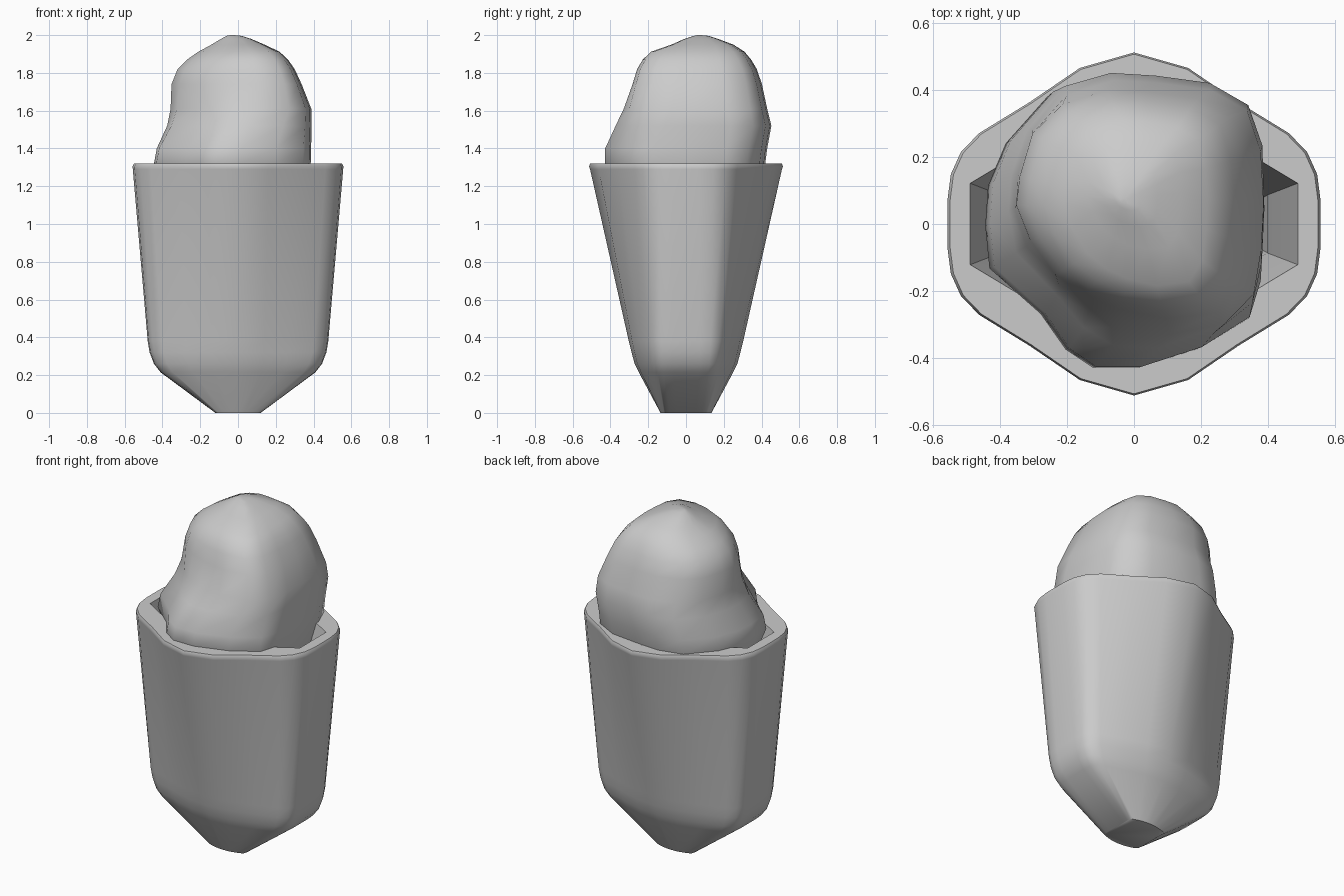
import bpy, math

if "Cube" in bpy.data.objects:
    bpy.data.objects.remove(bpy.data.objects["Cube"])


def loft(name, rings, angle):
    """Skin equal-length rings of 3D points, cap both ends, shade smooth by angle."""
    n = len(rings[0])
    verts = [p for r in rings for p in r]
    faces = [tuple(reversed(range(n)))]
    for k in range(len(rings) - 1):
        a, b = k * n, (k + 1) * n
        faces += [(a + i, a + (i + 1) % n, b + (i + 1) % n, b + i) for i in range(n)]
    faces.append(tuple(range((len(rings) - 1) * n, len(rings) * n)))
    me = bpy.data.meshes.new(name)
    me.from_pydata(verts, [], faces)
    me.validate()
    ob = bpy.data.objects.new(name, me)
    bpy.context.collection.objects.link(ob)
    bpy.ops.object.select_all(action='DESELECT')
    ob.select_set(True)
    bpy.context.view_layer.objects.active = ob
    bpy.ops.object.shade_smooth_by_angle(angle=math.radians(angle))
    return ob


def mirrored(q):
    """Expand a quarter outline (+x axis to +y axis) to a closed loop."""
    half = q + [(-x, y) for x, y in reversed(q[:-1])]
    return half + [(x, -y) for x, y in reversed(half[1:-1])]


def blend(a, b, t):
    """Mix two outlines point by point."""
    return [(p[0] * (1 - t) + q[0] * t, p[1] * (1 - t) + q[1] * t) for p, q in zip(a, b)]


# Cup: hexagonal rim with rounded corners, tapering to a small squarish foot
outer = mirrored([(1, 0), (1, .14), (.982, .29), (.928, .42), (.83, .53),
                  (.56, .71), (.29, .91), (0, 1)])
foot = mirrored([(1, 0), (1, .4), (1, .64), (.97, .78), (.86, .86),
                 (.6, .93), (.3, .99), (0, 1)])
inner = mirrored([(1, 0), (1, .10), (1, .2), (1, .29), (.8, .43),
                  (.56, .60), (.29, .79), (0, 1)])
wall = [(.12, .135, 0, 1), (.41, .25, .215, .5), (.445, .272, .26, .47),
        (.468, .288, .32, .43), (.478, .303, .38, .4), (.557, .508, 1.29, 0),
        (.558, .513, 1.305, 0), (.55, .508, 1.32, 0)]
cavity = [(.49, .42, 1.32), (.40, .30, .8), (.36, .22, .35)]
rings = [[(x * a, y * b, z) for x, y in blend(outer, foot, t)] for a, b, z, t in wall]
rings += [[(x * a, y * b, z) for x, y in inner] for a, b, z in cavity]
loft("cup", rings, 40)

# Scoop: lumpy stack of sections between a lower and an upper outline
lower = [(1, 0), (.99, .5), (.88, .77), (.57, .93), (.15, .98), (-.2, 1), (-.54, .92),
         (-.85, .58), (-.98, .28), (-1, 0), (-.97, -.3), (-.6, -.62), (-.42, -.87),
         (-.22, -1), (.1, -1), (.55, -.86), (.9, -.65), (.98, -.4)]
upper = [(1, .05), (.97, .42), (.86, .76), (.58, .92), (.15, .98), (-.2, 1), (-.6, .87),
         (-.86, .62), (-.97, .25), (-1, 0), (-.88, -.3), (-.66, -.6), (-.4, -.78),
         (-.1, -.9), (.3, -.98), (.74, -.93), (.93, -.68), (.98, -.3)]
# z, xmin, xmax, ymin, ymax, blend towards upper outline
levels = [(.85, -.20, .20, -.18, .18, 0), (1.1, -.36, .32, -.33, .33, 0),
          (1.32, -.445, .385, -.43, .42, 0), (1.40, -.43, .387, -.428, .43, 0),
          (1.52, -.375, .39, -.375, .452, .3), (1.61, -.357, .388, -.335, .43, .7),
          (1.74, -.352, .337, -.29, .402, 1), (1.82, -.32, .30, -.265, .375, 1),
          (1.87, -.27, .265, -.235, .345, 1), (1.912, -.21, .22, -.19, .31, 1),
          (1.95, -.14, .14, -.08, .25, 1), (1.98, -.09, .07, -.01, .17, 1),
          (1.996, -.06, .02, .04, .12, 1), (2.0, -.04, -.02, .06, .08, 1)]
rings = []
for z, x0, x1, y0, y1, t in levels:
    cx, cy, hx, hy = (x0 + x1) / 2, (y0 + y1) / 2, (x1 - x0) / 2, (y1 - y0) / 2
    rings.append([(cx + hx * x, cy + hy * y, z) for x, y in blend(lower, upper, t)])
loft("scoop", rings, 80)
